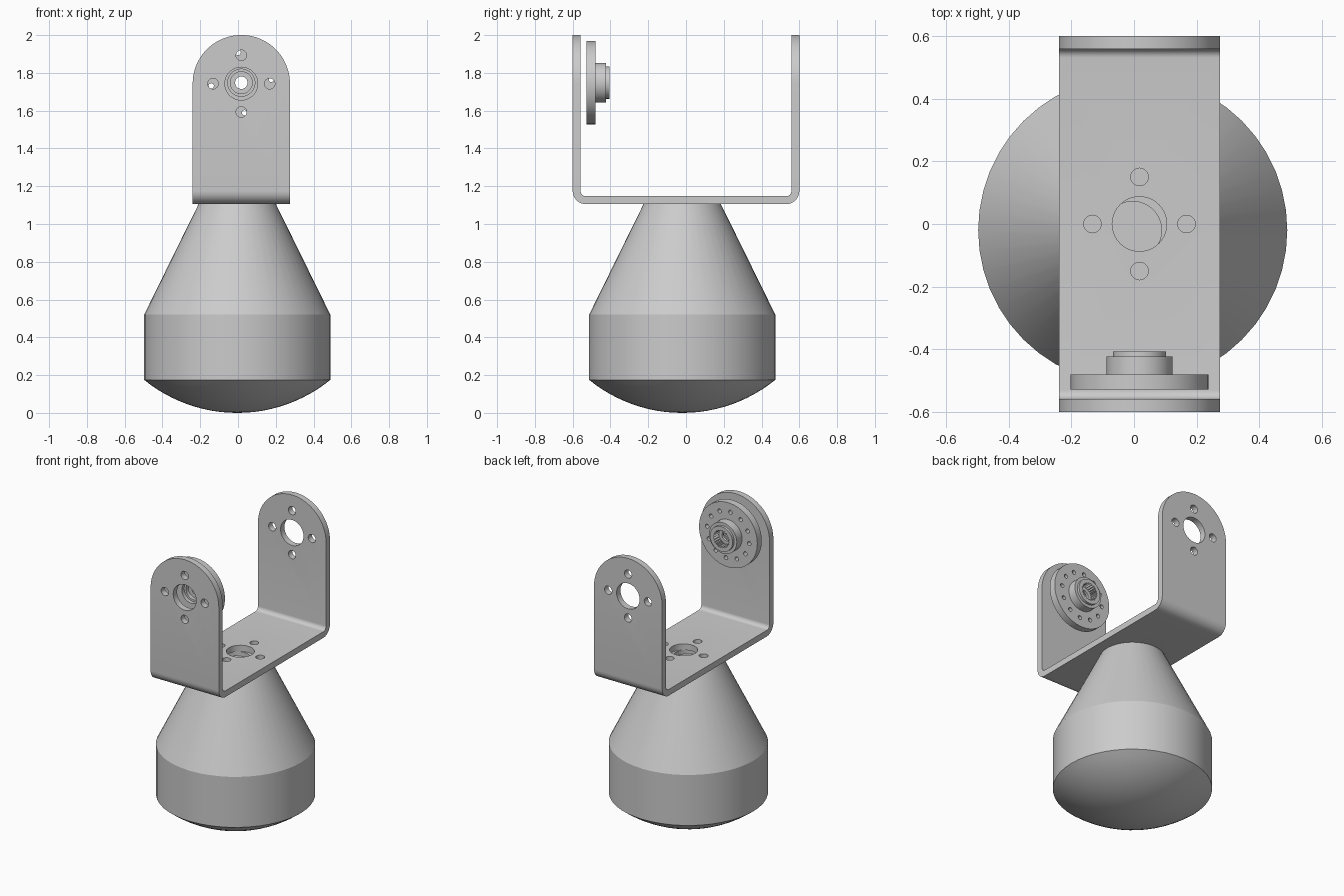
import bpy, bmesh
from math import sin, cos, pi, radians, asin
from mathutils import Matrix, Vector

cube = bpy.data.objects.get("Cube")
if cube:
    bpy.data.objects.remove(cube, do_unlink=True)

grey = bpy.data.materials.new("light_grey")
grey.use_nodes = True
grey.diffuse_color = (0.6, 0.6, 0.6, 1)
grey.node_tree.nodes["Principled BSDF"].inputs["Base Color"].default_value = (0.6, 0.6, 0.6, 1)

CX, PIVOT = 0.0175, 1.743      # bracket middle in x, arm pivot height
HALF_W, THICK = 0.2575, 0.042
BASE_Z = 1.105


def arc(cx, cy, r, a0, a1, n):
    """Points on an arc, angles in degrees."""
    return [(cx + r * cos(radians(a0 + (a1 - a0) * i / n)),
             cy + r * sin(radians(a0 + (a1 - a0) * i / n))) for i in range(n + 1)]


def circle(r, cx=0, cy=0, n=32):
    return arc(cx, cy, r, 0, 360, n)[:-1]


def prism(bm, points, axis, lo, hi):
    """Extrude a 2D outline along x (points y,z), y (x,z) or z (x,y)."""
    place = {"x": lambda p: (lo, p[0], p[1]),
             "y": lambda p: (p[0], lo, p[1]),
             "z": lambda p: (p[0], p[1], lo)}[axis]
    face = bm.faces.new([bm.verts.new(place(p)) for p in points])
    new = bmesh.ops.extrude_face_region(bm, geom=[face])["geom"]
    shift = Vector([hi - lo if a == axis else 0 for a in "xyz"])
    bmesh.ops.translate(bm, vec=shift, verts=[v for v in new if isinstance(v, bmesh.types.BMVert)])


def lathe(bm, profile, steps, closed=False):
    """Turn an (r, z) profile around z."""
    verts = [bm.verts.new((r, 0, z)) for r, z in profile]
    pairs = list(zip(verts, verts[1:] + verts[:1])) if closed else list(zip(verts, verts[1:]))
    edges = [bm.edges.new(p) for p in pairs]
    bmesh.ops.spin(bm, geom=verts + edges, cent=(0, 0, 0), axis=(0, 0, 1),
                   angle=2 * pi, steps=steps, use_merge=True)
    bmesh.ops.remove_doubles(bm, verts=bm.verts, dist=1e-5)


def make(name, bm, matrix=None):
    if matrix:
        bm.transform(matrix)
    bmesh.ops.recalc_face_normals(bm, faces=bm.faces)
    mesh = bpy.data.meshes.new(name)
    bm.to_mesh(mesh)
    bm.free()
    mesh.materials.append(grey)
    obj = bpy.data.objects.new(name, mesh)
    bpy.context.collection.objects.link(obj)
    return obj


def select(obj):
    bpy.ops.object.select_all(action="DESELECT")
    obj.select_set(True)
    bpy.context.view_layer.objects.active = obj


def cut(obj, bm, operation="DIFFERENCE"):
    cutter = make("cutter", bm)
    cutter.hide_render = True
    mod = obj.modifiers.new("cut", "BOOLEAN")
    mod.operation, mod.solver, mod.object = operation, "EXACT", cutter
    select(obj)
    bpy.ops.object.modifier_apply(modifier=mod.name)
    bpy.data.objects.remove(cutter, do_unlink=True)


def smooth(obj):
    select(obj)
    bpy.ops.object.shade_smooth_by_angle(angle=radians(20))


# Bracket: bent strip with rounded corners
bm = bmesh.new()
Y, OUT, INN = 0.6, 0.07, 0.028
outer = arc(-Y + OUT, BASE_Z + OUT, OUT, 180, 270, 8) + arc(Y - OUT, BASE_Z + OUT, OUT, 270, 360, 8)
y_in, z_in = Y - THICK, BASE_Z + THICK
inner = arc(y_in - INN, z_in + INN, INN, 0, -90, 8) + arc(-y_in + INN, z_in + INN, INN, 270, 180, 8)
outline = [(-Y, 2.1)] + outer + [(Y, 2.1), (y_in, 2.1)] + inner + [(-y_in, 2.1)]
prism(bm, outline, "x", CX - HALF_W, CX + HALF_W)
bracket = make("bracket", bm)

# Rounded arm tops
bm = bmesh.new()
arch = arc(CX, PIVOT, HALF_W, 0, 180, 40)
prism(bm, [(CX - 0.4, PIVOT), (CX - 0.4, 2.3), (CX + 0.4, 2.3), (CX + 0.4, PIVOT)] + arch, "y", -0.8, 0.8)
cut(bracket, bm)

# Holes through both arms and the base
bm = bmesh.new()
for axis, cy, lo, hi in (("y", PIVOT, -0.8, 0.8), ("z", 0, 1.0, 1.3)):
    prism(bm, circle(0.087, CX, cy, 40), axis, lo, hi)
    for dx, dy in ((1, 0), (-1, 0), (0, 1), (0, -1)):
        prism(bm, circle(0.028, CX + 0.15 * dx, cy + 0.15 * dy, 24), axis, lo, hi)
cut(bracket, bm)
smooth(bracket)

# Body: domed bottom, straight wall, cone and shallow top recess
bm = bmesh.new()
R, WALL = 0.493, 0.175
ball = (R * R + WALL * WALL) / (2 * WALL)
half = asin(R / ball)
dome = [(ball * sin(half * i / 12), ball - ball * cos(half * i / 12)) for i in range(13)]
lathe(bm, dome + [(R, 0.52), (0.205, BASE_Z), (0.092, BASE_Z), (0.092, BASE_Z - 0.03), (0, BASE_Z - 0.03)], 48)
body = make("body", bm, Matrix.Translation((-0.004, -0.02, 0)))
smooth(body)

# Round horn with stepped hub and bore, turned to lie along y
bm = bmesh.new()
hub = [(0.22, 0), (0.22, 0.048), (0.105, 0.048), (0.105, 0.105), (0.085, 0.105), (0.085, 0.122),
       (0.033, 0.122), (0.033, 0.05), (0.058, 0.05), (0.058, 0.025), (0.072, 0.025), (0.072, 0)]
lathe(bm, hub, 64, closed=True)
horn = make("round_horn", bm, Matrix.Translation((CX, -0.528, 1.748)) @ Matrix.Rotation(-pi / 2, 4, "X"))

# Toothed socket and ring of screw holes
bm = bmesh.new()
TEETH = 24
star = []
for i in range(TEETH * 2):
    r, a = (0.062 if i % 2 else 0.052), pi * i / TEETH
    star.append((CX + r * cos(a), 1.748 + r * sin(a)))
prism(bm, star, "y", -0.46, -0.35)
for i in range(12):
    a = radians(6 + 30 * i)
    prism(bm, circle(0.014, CX + 0.16 * cos(a), 1.748 + 0.16 * sin(a), 16), "y", -0.6, -0.45)
cut(horn, bm)
smooth(horn)
